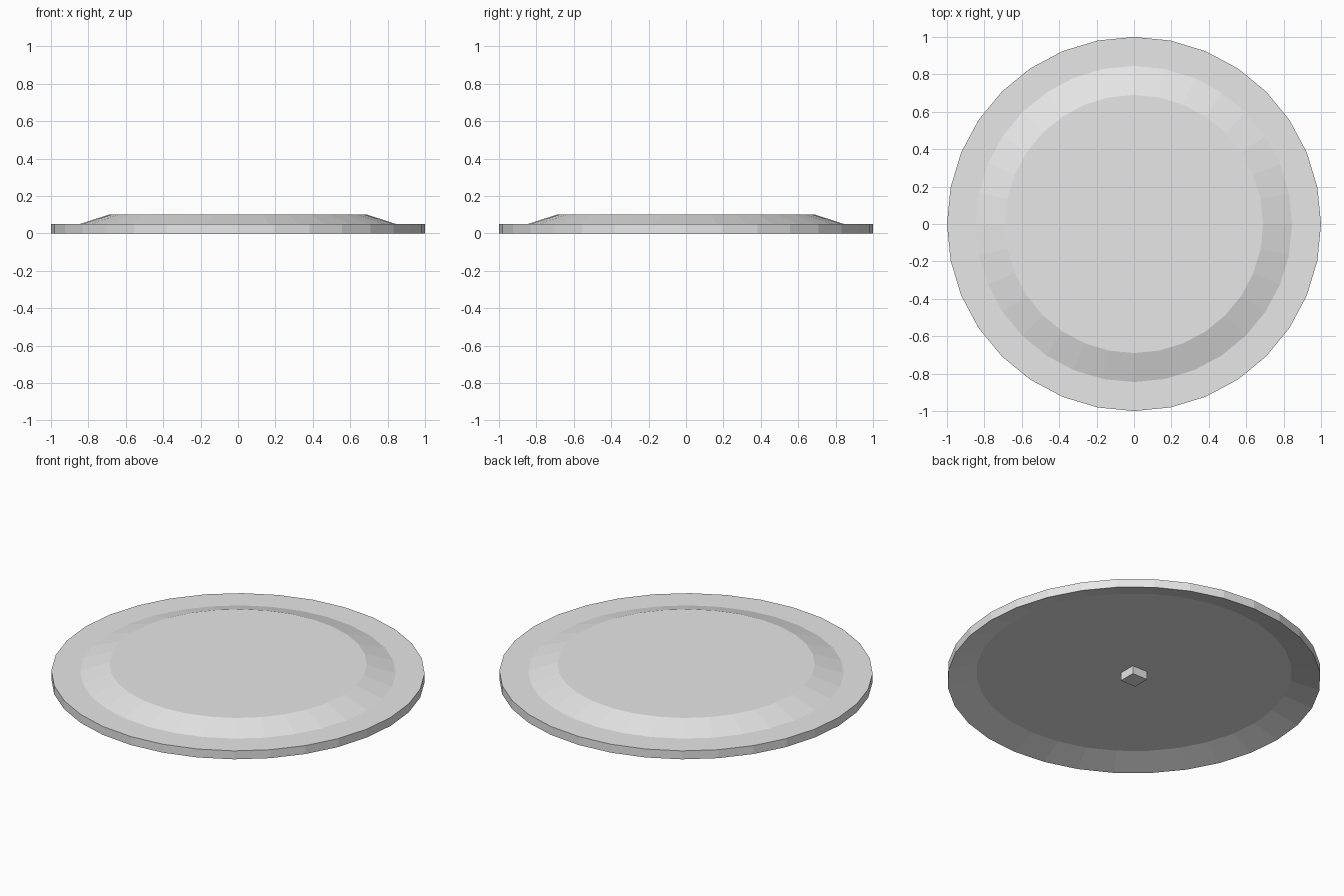
import bpy
import bmesh
from math import cos, sin, tau

cube = bpy.data.objects.get("Cube")
if cube:
    bpy.data.objects.remove(cube, do_unlink=True)

SIDES = 32

grey = bpy.data.materials.new("light_grey")
grey.use_nodes = True
colour = (0.8, 0.8, 0.8, 1)
grey.diffuse_color = colour
grey.node_tree.nodes["Principled BSDF"].inputs["Base Color"].default_value = colour


def finish(name, bm):
    bmesh.ops.recalc_face_normals(bm, faces=bm.faces)
    mesh = bpy.data.meshes.new(name)
    bm.to_mesh(mesh)
    bm.free()
    mesh.materials.append(grey)
    obj = bpy.data.objects.new(name, mesh)
    bpy.context.collection.objects.link(obj)
    return obj


# Faceted dish: recessed underside, flat rim, bevelled raised centre
profile = [(0.845, 0.048), (1.0, 0.0), (1.0, 0.05), (0.845, 0.05), (0.69, 0.1)]
bm = bmesh.new()
rings = [[bm.verts.new((r * cos(tau * i / SIDES), r * sin(tau * i / SIDES), z))
          for i in range(SIDES)] for r, z in profile]
for low, high in zip(rings, rings[1:]):
    for i in range(SIDES):
        j = (i + 1) % SIDES
        bm.faces.new((low[i], low[j], high[j], high[i]))
bm.faces.new(rings[0])
bm.faces.new(rings[-1])
finish("dish", bm)

# Small square peg under the centre
bm = bmesh.new()
bmesh.ops.create_cube(bm, size=0.1)
bmesh.ops.scale(bm, vec=(1, 1, 0.6), verts=bm.verts)
bmesh.ops.translate(bm, vec=(0, 0, 0.03), verts=bm.verts)
finish("centre_peg", bm)
